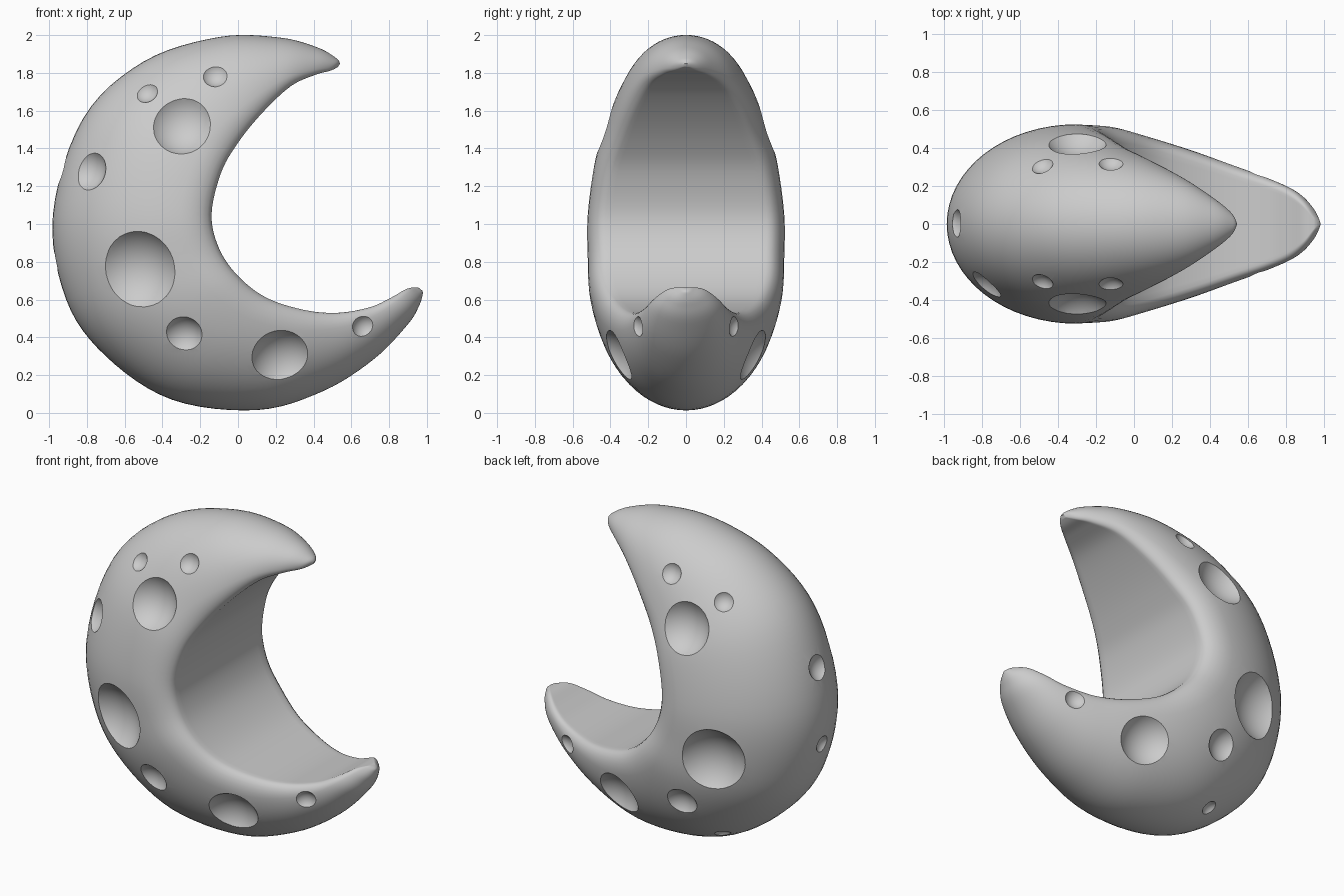
import bpy, bmesh, math
from mathutils import Vector
from mathutils.bvhtree import BVHTree

if "Cube" in bpy.data.objects:
    bpy.data.objects.remove(bpy.data.objects["Cube"])

# Stations along the crescent: outer x,z / inner x,z / half width
STATIONS = [
    (.540, 1.850, .530, 1.832, .015), (.520, 1.878, .490, 1.812, .070),
    (.420, 1.935, .410, 1.790, .140), (.220, 1.987, .280, 1.730, .235),
    (-.10, 1.990, .130, 1.590, .330), (-.50, 1.860, .000, 1.430, .410),
    (-.82, 1.560, -.09, 1.270, .480), (-.98, 1.050, -.14, 1.050, .520),
    (-.91, .600, -.10, .870, .520), (-.70, .300, .000, .725, .510),
    (-.35, .070, .150, .610, .460), (.100, .015, .350, .545, .385),
    (.450, .115, .530, .530, .310), (.720, .285, .700, .560, .240),
    (.900, .470, .810, .610, .180), (.960, .570, .890, .655, .110),
    (.978, .630, .940, .665, .040), (.975, .648, .960, .660, .012)]


def spline(pts, steps):
    """Catmull-Rom through the points, any dimension."""
    p = [pts[0]] + pts + [pts[-1]]
    out = []
    for i in range(1, len(p) - 2):
        for k in range(steps):
            t = k / steps
            out.append([.5 * (2*b + (c-a)*t + (2*a-5*b+4*c-d)*t*t + (3*b-a-3*c+d)*t**3)
                        for a, b, c, d in zip(*p[i-1:i+3])])
    out.append(list(pts[-1]))
    return out


# D-shaped cross-section: u runs inner to outer, v is the side
half = [(0, v) for v in (.2, .4, .6, .75)]
half += [(.2 - .2 * math.cos(a), .82 + .18 * math.sin(a))
         for a in [i * math.pi / 12 for i in range(6)]]
half += [(.2 + .8 * math.sin(a), math.cos(a)) for a in [i * math.pi / 32 for i in range(16)]]
section = [(0, 0)] + half + [(1, 0)] + [(u, -v) for u, v in reversed(half)]

# Crescent body
bm = bmesh.new()
rings = [[bm.verts.new((ix + (ox-ix)*u, w*v, iz + (oz-iz)*u)) for u, v in section]
         for ox, oz, ix, iz, w in spline(STATIONS, 6)]
n = len(section)
for r0, r1 in zip(rings, rings[1:]):
    for i in range(n):
        bm.faces.new((r0[i], r0[(i+1) % n], r1[(i+1) % n], r1[i]))
bm.faces.new(rings[0])
bm.faces.new(rings[-1])
bmesh.ops.recalc_face_normals(bm, faces=bm.faces)
mesh = bpy.data.meshes.new("crescent_moon")
bm.to_mesh(mesh)
moon = bpy.data.objects.new("crescent_moon", mesh)
bpy.context.collection.objects.link(moon)
tree = BVHTree.FromBMesh(bm)
bm.free()

# Crater cutters: spheres set on the surface along its normal
cut = bmesh.new()


def crater(origin, direction, r):
    hit, normal, _, _ = tree.ray_cast(Vector(origin), Vector(direction))
    if hit is None:
        return
    if normal.dot(Vector(direction)) > 0:
        normal = -normal
    ball = bmesh.ops.create_icosphere(cut, subdivisions=4, radius=1.25 * r)
    bmesh.ops.translate(cut, verts=ball["verts"], vec=hit + normal * .77 * r)


for x, z, r in [(-.52, .76, .215), (-.30, 1.52, .165), (-.12, 1.78, .065), (-.48, 1.69, .06),
                (-.285, .42, .10), (.225, .30, .16), (.66, .46, .06)]:
    for s in (-1, 1):
        crater((x, 3 * s, z), (0, -s, 0), r)
crater((-.78, -3, 1.28), (0, 1, 0), .105)     # front only
crater((-3, 0, 1.28), (1, 0, 0), .08)         # outer rim
crater((-3, 0, .80), (1, 0, 0), .055)
crater((-.40, .20, -3), (0, 0, 1), .05)       # underside
cmesh = bpy.data.meshes.new("crater_cutter")
cut.to_mesh(cmesh)
cut.free()
cutter = bpy.data.objects.new("crater_cutter", cmesh)
cutter.hide_render = True
bpy.context.collection.objects.link(cutter)

mod = moon.modifiers.new("craters", 'BOOLEAN')
mod.operation = 'DIFFERENCE'
mod.solver = 'EXACT'
mod.object = cutter
bpy.context.view_layer.objects.active = moon
moon.select_set(True)
bpy.ops.object.modifier_apply(modifier=mod.name)
bpy.data.objects.remove(cutter)
bpy.ops.object.shade_smooth_by_angle(angle=math.radians(35))
